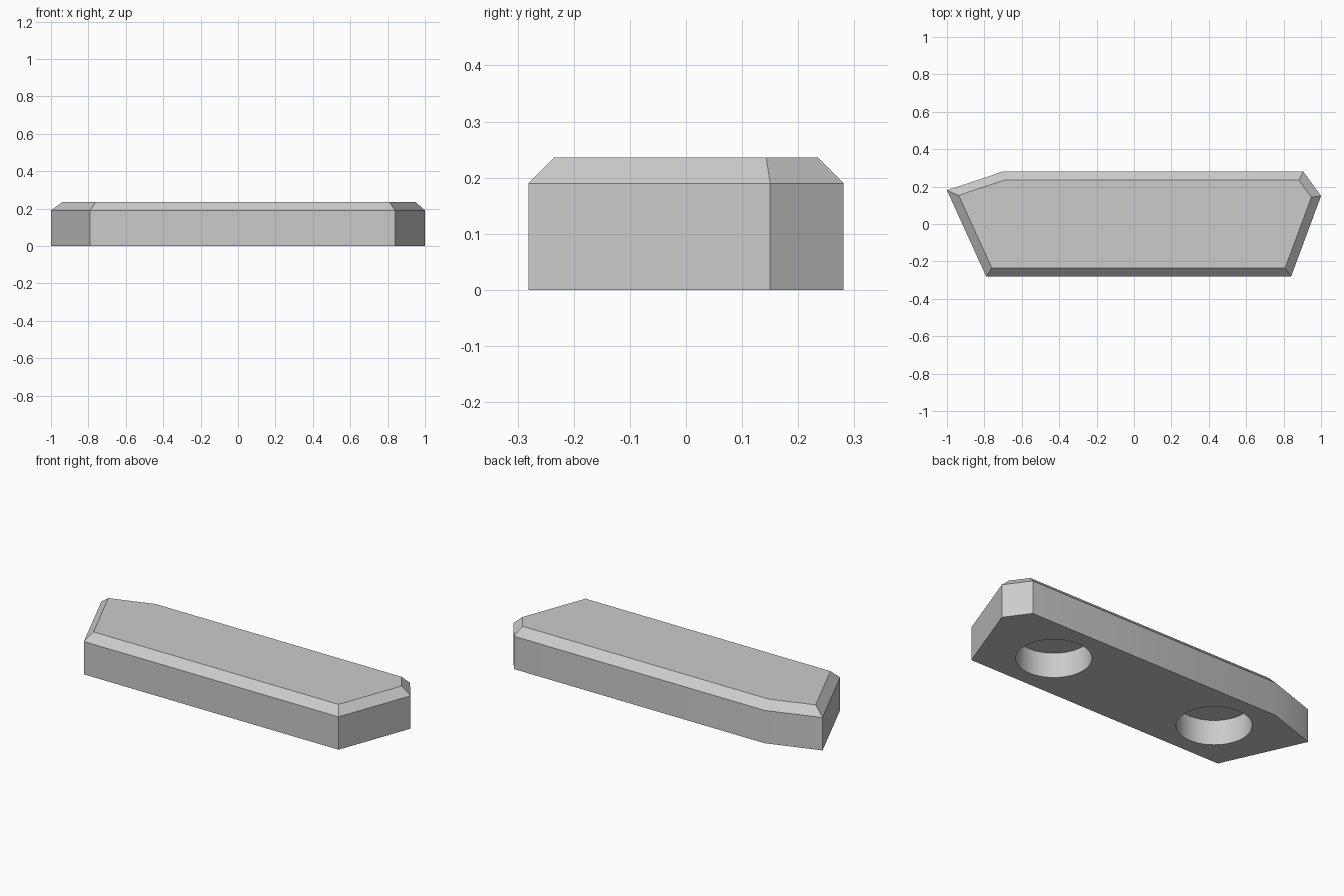
import bpy
import bmesh
from math import radians
from mathutils import Vector

default = bpy.data.objects.get("Cube")
if default:
    bpy.data.objects.remove(default, do_unlink=True)

WALL_TOP, TOP, CHAMFER = 0.19, 0.236, 0.046
OUTLINE = [Vector(p) for p in [(-0.79, -0.281), (0.84, -0.281), (1.0, 0.15),
                               (0.905, 0.281), (-0.70, 0.281), (-1.0, 0.18)]]
HOLE_X, HOLE_RADIUS, HOLE_DEPTH = 0.53, 0.193, 0.142


def inset(points, width):
    """Offset a counter-clockwise outline inwards by an even width."""
    result = []
    for i, p in enumerate(points):
        a = (p - points[i - 1]).normalized()
        b = (points[(i + 1) % len(points)] - p).normalized()
        na, nb = Vector((-a.y, a.x)), Vector((-b.y, b.x))
        result.append(p + (na + nb) * width / (1 + na.dot(nb)))
    return result


grey = bpy.data.materials.new("plain grey")
grey.use_nodes = True
grey.diffuse_color = (0.6, 0.6, 0.6, 1)
grey.node_tree.nodes["Principled BSDF"].inputs["Base Color"].default_value = (0.6, 0.6, 0.6, 1)

# Chamfered block: base, wall top and inset top outlines joined
bm = bmesh.new()
levels = [(OUTLINE, 0), (OUTLINE, WALL_TOP), (inset(OUTLINE, CHAMFER), TOP)]
rings = [[bm.verts.new((p.x, p.y, z)) for p in pts] for pts, z in levels]
bm.faces.new(rings[0][::-1])
bm.faces.new(rings[-1])
for low, high in zip(rings, rings[1:]):
    for i in range(len(low)):
        j = (i + 1) % len(low)
        bm.faces.new((low[i], low[j], high[j], high[i]))
mesh = bpy.data.meshes.new("chamfered_block")
bm.to_mesh(mesh)
bm.free()
block = bpy.data.objects.new("chamfered_block", mesh)
bpy.context.collection.objects.link(block)
mesh.materials.append(grey)

# Two blind round sockets in the underside
for side in (-1, 1):
    bpy.ops.mesh.primitive_cylinder_add(vertices=64, radius=HOLE_RADIUS,
                                        depth=2 * HOLE_DEPTH,
                                        location=(side * HOLE_X, 0, 0))
    cutter = bpy.context.object
    cutter.name = "socket_cutter"
    cutter.hide_render = True
    cutter.data.materials.append(grey)
    cut = block.modifiers.new("socket", 'BOOLEAN')
    cut.operation = 'DIFFERENCE'
    cut.solver = 'EXACT'
    cut.object = cutter
    bpy.context.view_layer.objects.active = block
    bpy.ops.object.modifier_apply(modifier=cut.name)
    bpy.data.objects.remove(cutter, do_unlink=True)

# Smooth the socket walls and the shallow back corner only
bpy.ops.object.select_all(action='DESELECT')
block.select_set(True)
bpy.context.view_layer.objects.active = block
bpy.ops.object.shade_smooth_by_angle(angle=radians(30))
